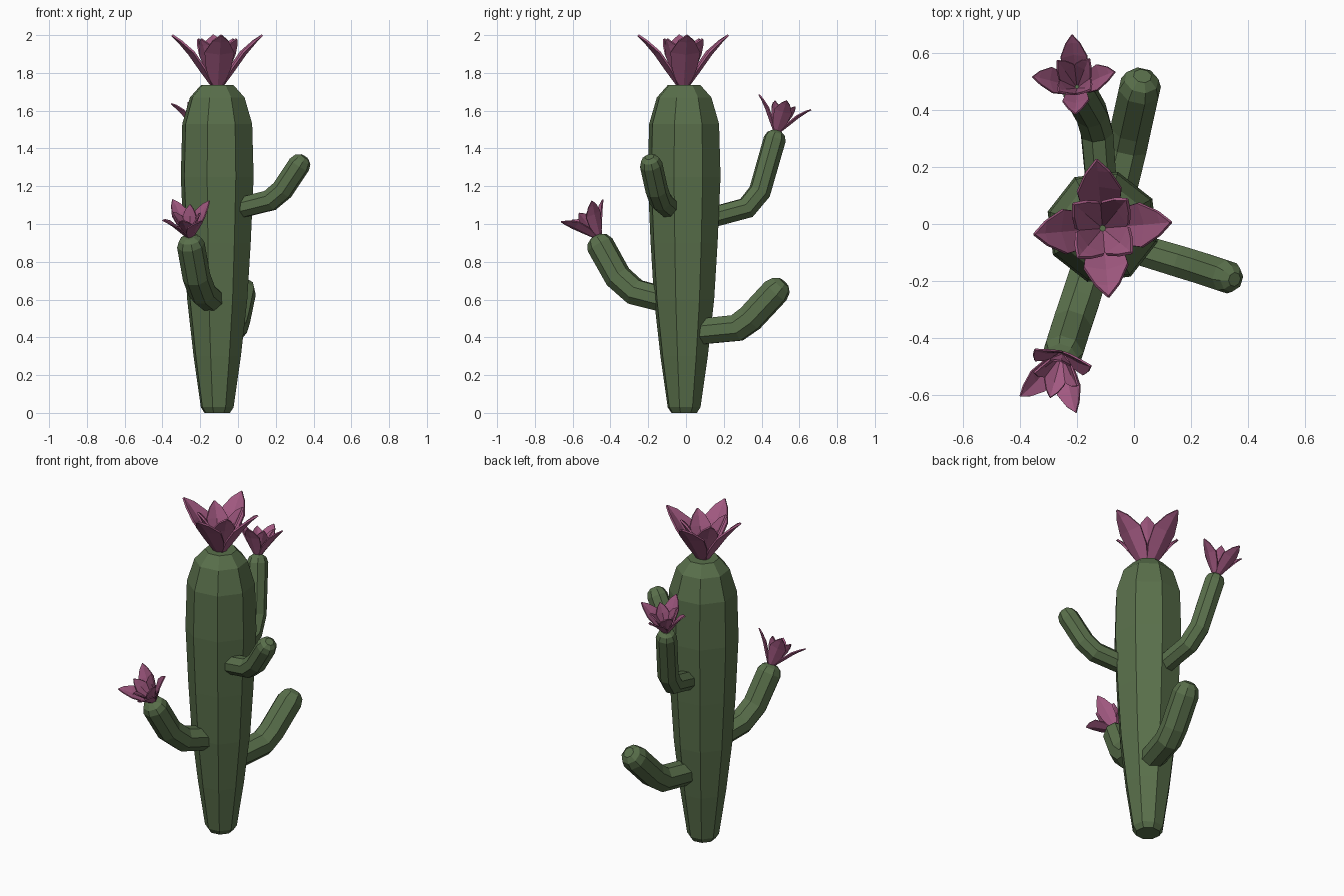
import bpy, math
from mathutils import Vector, Matrix

if "Cube" in bpy.data.objects:
    bpy.data.objects.remove(bpy.data.objects["Cube"])


def material(name, rgb):
    m = bpy.data.materials.new(name)
    m.diffuse_color = (*rgb, 1)
    m.use_nodes = True
    m.node_tree.nodes["Principled BSDF"].inputs["Base Color"].default_value = m.diffuse_color
    return m


green = material("cactus_green", (0.10, 0.16, 0.07))
pink = material("petal_pink", (0.36, 0.10, 0.22))


def add_object(name, verts, faces, mat):
    me = bpy.data.meshes.new(name)
    me.from_pydata(verts, [], faces)
    me.materials.append(mat)
    me.update()
    ob = bpy.data.objects.new(name, me)
    bpy.context.collection.objects.link(ob)
    return ob


def tube(name, path, radii, side, turn=22.5, n=8):
    """Eight-sided sweep along a path, capped at both ends."""
    pts = [Vector(p) for p in path]
    verts, faces = [], []
    for i, p in enumerate(pts):
        a = (p - pts[i - 1]).normalized() if i else Vector()
        b = (pts[i + 1] - p).normalized() if i < len(pts) - 1 else Vector()
        t = (a + b).normalized()
        u = (side - t * side.dot(t)).normalized()
        v = t.cross(u)
        for k in range(n):
            ang = math.radians(turn + 360 * k / n)
            verts.append(p + (u * math.cos(ang) + v * math.sin(ang)) * radii[i])
    for i in range(len(pts) - 1):
        for k in range(n):
            j = (k + 1) % n
            faces.append((i * n + k, i * n + j, (i + 1) * n + j, (i + 1) * n + k))
    faces.append(tuple(reversed(range(n))))
    faces.append(tuple(range(len(verts) - n, len(verts))))
    return add_object(name, verts, faces, green)


def arm(name, path, r, dome):
    """Bent arm with a rounded tip of height dome."""
    pts = [Vector(p) for p in path]
    d = (pts[-1] - pts[-2]).normalized()
    flat = pts[-1] - pts[0]
    side = Vector((-flat.y, flat.x, 0)).normalized()
    radii = [r * 0.95] + [r] * (len(pts) - 1)
    pts += [pts[-1] + d * dome * 0.65, pts[-1] + d * dome]
    tube(name, pts, radii + [r * 0.8, r * 0.42], side)


# petal rows: distance out, height, half width, lift of the edges
OUTER = [(0.02, -0.01, 0.025, 0.005), (0.09, 0.085, 0.065, 0.018),
         (0.15, 0.17, 0.078, 0.018), (0.205, 0.235, 0.042, 0.008), (0.24, 0.27, 0.002, 0)]
INNER = [(0.01, -0.01, 0.02, 0.005), (0.05, 0.08, 0.05, 0.014),
         (0.085, 0.16, 0.062, 0.016), (0.112, 0.215, 0.036, 0.008), (0.132, 0.25, 0.002, 0)]


def flower(name, centre, axis, size, spin):
    """Four wide outer petals with four upright inner ones between."""
    verts, faces = [], []
    for rows, offset in ((OUTER, 0), (INNER, 45)):
        for q in range(4):
            rot = Matrix.Rotation(math.radians(spin + offset + 90 * q), 3, 'Z')
            s = len(verts)
            for r, z, w, lift in rows:
                for e in (-1, 0, 1):
                    inward = lift * abs(e)
                    verts.append(rot @ Vector((r - inward, e * w, z + inward * 0.6)))
            for i in range(len(rows) - 1):
                for c in range(2):
                    a = s + i * 3 + c
                    faces.append((a, a + 1, a + 4, a + 3))
    ob = add_object(name, verts, faces, pink)
    ob.location = centre
    ob.scale = (size,) * 3
    ob.rotation_mode = 'QUATERNION'
    ob.rotation_quaternion = Vector((0, 0, 1)).rotation_difference(Vector(axis))
    mod = ob.modifiers.new("thickness", 'SOLIDIFY')
    mod.thickness = 0.011
    mod.offset = 0


# trunk
profile = [(0, 0.07), (0.03, 0.09), (0.3, 0.13), (0.6, 0.165), (0.9, 0.184),
           (1.25, 0.2), (1.53, 0.192), (1.67, 0.15), (1.735, 0.09)]
tube("trunk", [(-0.11, -0.01, z) for z, r in profile], [r for z, r in profile],
     Vector((1, 0, 0)), turn=29.5)

# arms
arm("front_arm", [(-0.13, -0.08, 0.59), (-0.19, -0.27, 0.64), (-0.22, -0.36, 0.72),
                  (-0.25, -0.455, 0.89)], 0.074, 0.05)
arm("right_arm", [(-0.03, -0.075, 1.075), (0.17, -0.135, 1.125), (0.235, -0.155, 1.18),
                  (0.325, -0.185, 1.315)], 0.06, 0.05)
arm("back_upper_arm", [(-0.11, 0.08, 1.02), (-0.13, 0.32, 1.085), (-0.15, 0.39, 1.17),
                       (-0.195, 0.47, 1.45)], 0.06, 0.045)
arm("back_lower_arm", [(-0.07, 0.07, 0.43), (-0.025, 0.27, 0.45), (-0.01, 0.34, 0.5),
                       (0.02, 0.475, 0.645)], 0.077, 0.065)

# flowers
flower("top_flower", (-0.11, -0.015, 1.73), (0, 0, 1), 1.0, 5)
flower("front_flower", (-0.255, -0.465, 0.935), (-0.02, -0.085, 0.135), 0.6, 28)
flower("back_flower", (-0.2, 0.48, 1.49), (-0.01, 0.04, 0.14), 0.6, 3)
